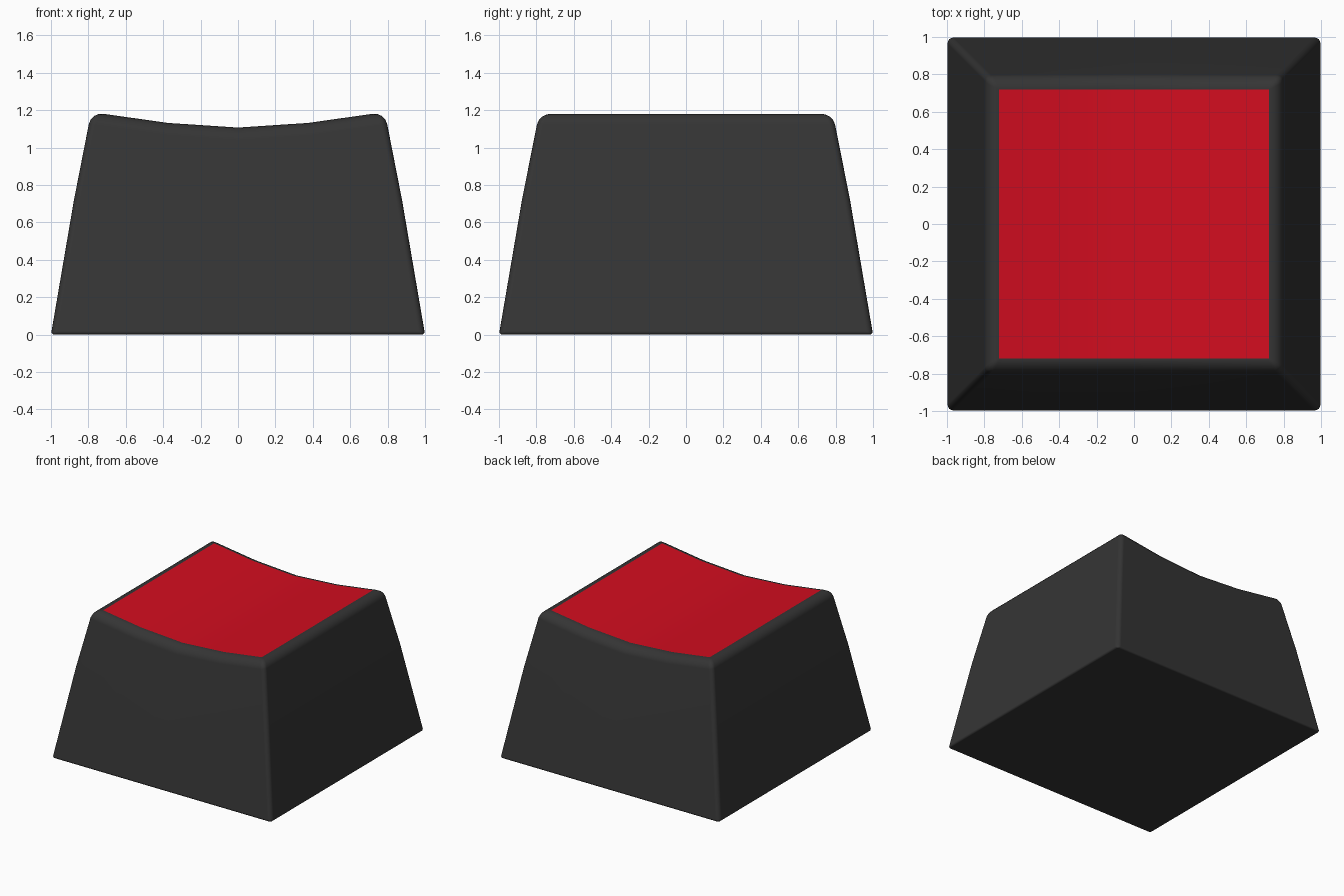
import bpy, bmesh

if "Cube" in bpy.data.objects:
    bpy.data.objects.remove(bpy.data.objects["Cube"])

def material(name, rgb):
    m = bpy.data.materials.new(name)
    m.diffuse_color = (*rgb, 1)
    m.use_nodes = True
    m.node_tree.nodes["Principled BSDF"].inputs["Base Color"].default_value = m.diffuse_color
    return m

TOP = 0.785                      # half width of the top before rounding
COLS = (-1, -0.48, 0, 0.48, 1)   # columns across the dished top
DISH = (1.19, 1.132, 1.107, 1.132, 1.19)
LEVELS = ((1.0, (0,) * 5), (0.877, (0.72,) * 5), (TOP, DISH))

bm = bmesh.new()
weight = bm.edges.layers.float.new("bevel_weight_edge")

# Front and back rows of points at every level
rows = []
for half, heights in LEVELS:
    rows.append([[bm.verts.new((c * half, side * half, z)) for c, z in zip(COLS, heights)]
                 for side in (-1, 1)])

# Tapered walls
for (f0, b0), (f1, b1) in zip(rows, rows[1:]):
    for i in range(4):
        bm.faces.new((f0[i], f0[i + 1], f1[i + 1], f1[i]))
        bm.faces.new((b0[i + 1], b0[i], b1[i], b1[i + 1]))
    bm.faces.new((f0[4], b0[4], b1[4], f1[4]))
    bm.faces.new((b0[0], f0[0], f1[0], b1[0]))

# Flat underside and red dished top
bm.faces.new(rows[0][0][::-1] + rows[0][1])
front, back = rows[2]
top_faces = [bm.faces.new((front[i], front[i + 1], back[i + 1], back[i])) for i in range(4)]
for f in top_faces:
    f.material_index = 1
bmesh.ops.recalc_face_normals(bm, faces=bm.faces)

# Wide rounding on the top rim, small on corners, tiny on the base
for e in bm.edges:
    if sum(f in top_faces for f in e.link_faces) == 1:
        e[weight] = 1.0
    elif all(v.co.z == 0 for v in e.verts):
        e[weight] = 0.28
    elif all(abs(abs(v.co.x) - abs(v.co.y)) < 1e-5 for v in e.verts) and \
            abs(e.verts[0].co.z - e.verts[1].co.z) > 0.1:
        e[weight] = 0.5
for f in bm.faces:
    f.smooth = True

mesh = bpy.data.meshes.new("keycap")
bm.to_mesh(mesh)
bm.free()
mesh.materials.append(material("dark_plastic", (0.035, 0.035, 0.035)))
mesh.materials.append(material("red_top", (0.65, 0.004, 0.014)))
keycap = bpy.data.objects.new("keycap", mesh)
bpy.context.collection.objects.link(keycap)

bev = keycap.modifiers.new("rounding", 'BEVEL')
bev.limit_method = 'WEIGHT'
bev.width = 0.065
bev.segments = 4
bev.material = 0
bev.harden_normals = True
